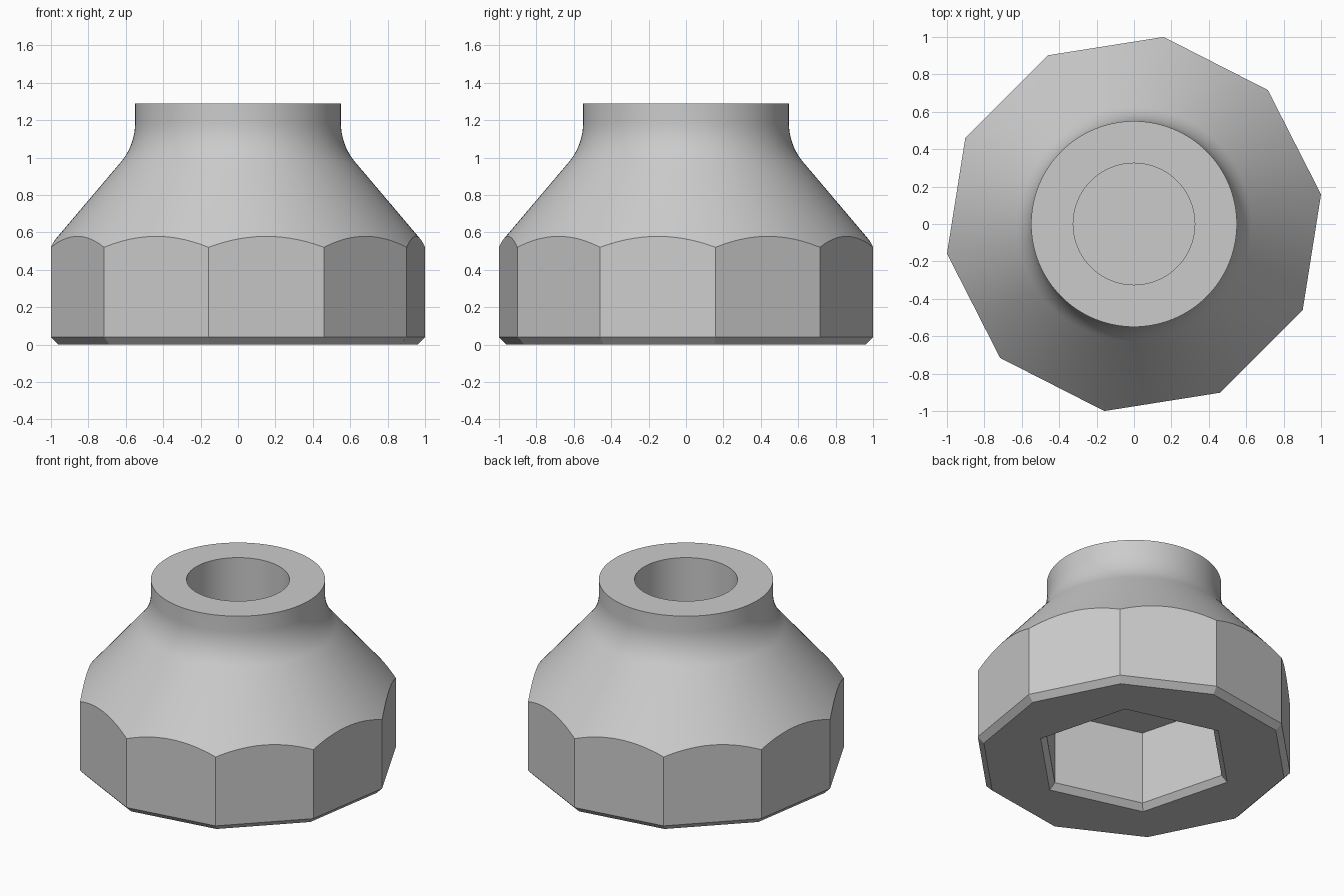
import bpy, bmesh
from math import radians, sin, cos, tan, atan, pi

if "Cube" in bpy.data.objects:
    bpy.data.objects.remove(bpy.data.objects["Cube"], do_unlink=True)

grey = bpy.data.materials.new("plain grey")
grey.use_nodes = True
grey.diffuse_color = (0.6, 0.6, 0.6, 1)
grey.node_tree.nodes["Principled BSDF"].inputs["Base Color"].default_value = grey.diffuse_color


def stack(name, sides, turn, profile):
    """Closed solid made of regular rings (radius, height), bottom to top."""
    bm = bmesh.new()
    rings = []
    for r, z in profile:
        angles = [radians(turn) + 2 * pi * i / sides for i in range(sides)]
        rings.append([bm.verts.new((r * cos(a), r * sin(a), z)) for a in angles])
    for low, high in zip(rings, rings[1:]):
        for i in range(sides):
            j = (i + 1) % sides
            bm.faces.new((low[i], low[j], high[j], high[i]))
    bm.faces.new(rings[0][::-1])
    bm.faces.new(rings[-1])
    mesh = bpy.data.meshes.new(name)
    bm.to_mesh(mesh)
    bm.free()
    mesh.materials.append(grey)
    ob = bpy.data.objects.new(name, mesh)
    bpy.context.collection.objects.link(ob)
    return ob


def combine(body, tool, operation):
    bpy.context.view_layer.objects.active = body
    mod = body.modifiers.new(operation.lower(), "BOOLEAN")
    mod.operation, mod.object, mod.solver = operation, tool, "EXACT"
    bpy.ops.object.modifier_apply(modifier=mod.name)
    bpy.data.objects.remove(tool, do_unlink=True)


# Main sizes
R, SHOULDER, TOP, NECK = 1.0125, 0.52, 1.29, 0.55
SLOPE, TANGENT, CHAMFER = 1.18, 0.12, 0.04

# Ten-sided grip with a chamfered foot, taller than the neck before trimming
body = stack("knob", 10, 9, [(R - CHAMFER, 0), (R, CHAMFER), (R, TOP + 0.2)])

# Cone flowing through a fillet into the straight neck
lean = atan(1 / SLOPE)
bend = TANGENT / tan(lean / 2)
corner = SHOULDER + (R - NECK) * SLOPE
steps = 10
profile = [(R + 0.7 / SLOPE, SHOULDER - 0.7)]
for i in range(steps + 1):
    a = lean * (1 - i / steps)
    profile.append((NECK + bend * (1 - cos(a)), corner + TANGENT - bend * sin(a)))
profile.append((NECK, TOP))
combine(body, stack("cone", 128, 0, profile), "INTERSECT")

# Blind round bore, stopping at a thin web above the socket
combine(body, stack("bore", 96, 0, [(0.325, 0.58), (0.325, TOP + 0.2)]), "DIFFERENCE")

# Chamfered hexagonal socket underneath
HEX = 0.61
combine(body, stack("socket", 6, 45, [(HEX + 2 * CHAMFER, -CHAMFER), (HEX, CHAMFER),
                                      (HEX, 0.55)]), "DIFFERENCE")

# Smooth round surfaces, crisp edges
bpy.ops.object.select_all(action="DESELECT")
body.select_set(True)
bpy.context.view_layer.objects.active = body
bpy.ops.object.shade_smooth_by_angle(angle=radians(25))
